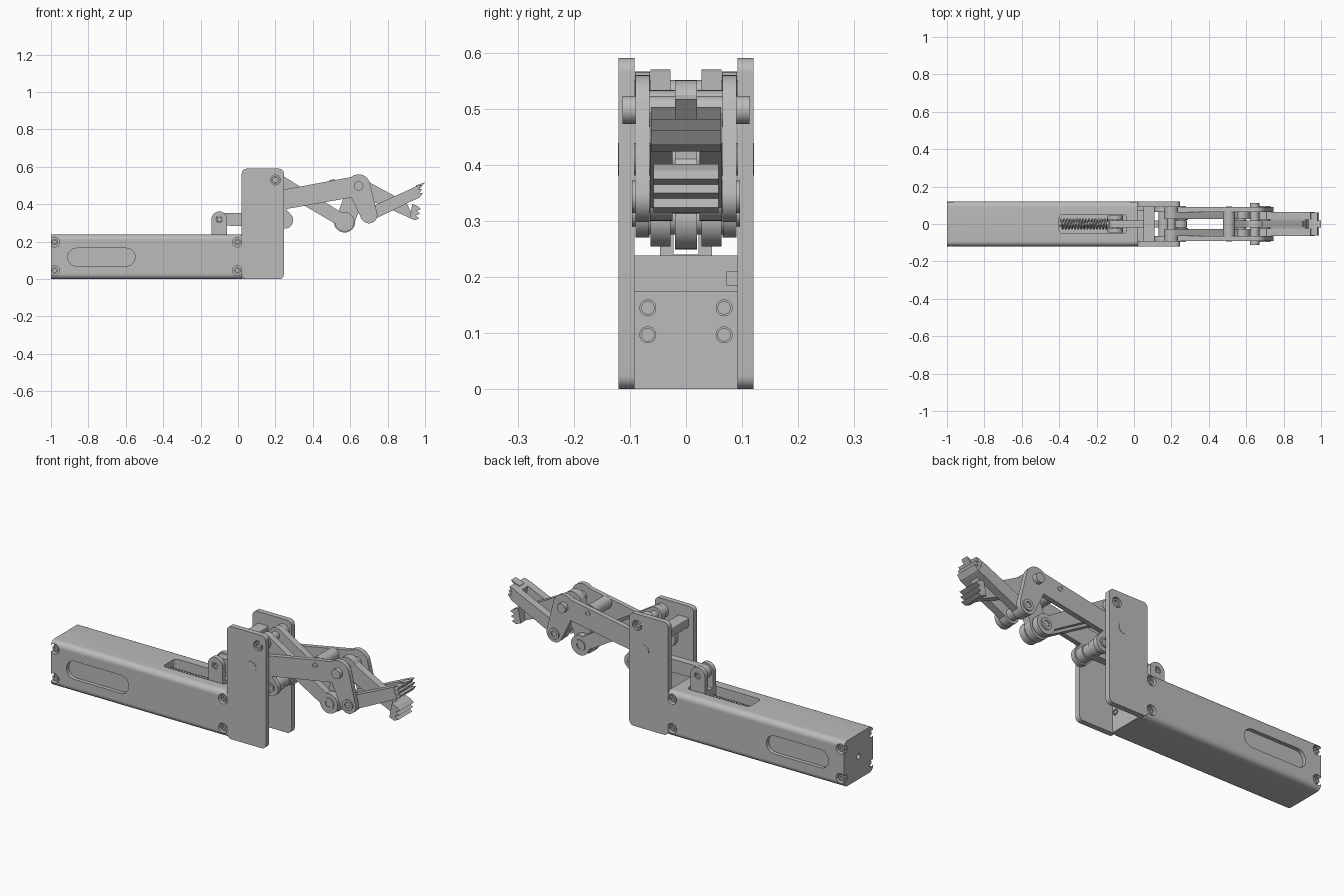
import bpy, bmesh, math
from mathutils import Vector
from mathutils.geometry import convex_hull_2d

if "Cube" in bpy.data.objects:
    bpy.data.objects.remove(bpy.data.objects["Cube"])

metal = bpy.data.materials.new("grey_metal")
metal.use_nodes = True
GREY = (0.5, 0.5, 0.5, 1)
metal.diffuse_color = GREY
metal.node_tree.nodes["Principled BSDF"].inputs["Base Color"].default_value = GREY

AXES = {"x": lambda u, v, d: (d, u, v),
        "y": lambda u, v, d: (u, d, v),
        "z": lambda u, v, d: (u, v, d)}


def outline(circles, n=32):
    """Convex outline around circles given as (u, v, radius)."""
    pts = []
    for u, v, r in circles:
        steps = n if r > 0 else 1
        pts += [Vector((u + r * math.cos(math.tau * i / steps),
                        v + r * math.sin(math.tau * i / steps))) if r else Vector((u, v))
                for i in range(steps)]
    return [pts[i] for i in convex_hull_2d(pts)]


def rounded(u0, u1, v0, v1, r):
    return [(u, v, r) for u in (u0 + r, u1 - r) for v in (v0 + r, v1 - r)]


def smooth(obj):
    obj.data.shade_smooth()
    obj.data.set_sharp_from_angle(angle=math.radians(30))


def prism(name, shapes, a, b, axis="y", bore=0):
    """Extrude each outline from a to b; bore sinks a hole in both caps."""
    bm = bmesh.new()
    for shape in shapes:
        loop = outline(shape)
        low = [bm.verts.new(AXES[axis](p.x, p.y, a)) for p in loop]
        high = [bm.verts.new(AXES[axis](p.x, p.y, b)) for p in loop]
        caps = [bm.faces.new(low), bm.faces.new(high)]
        for i in range(len(loop)):
            j = (i + 1) % len(loop)
            bm.faces.new((low[i], low[j], high[j], high[i]))
        bmesh.ops.recalc_face_normals(bm, faces=bm.faces[:])
        if bore:
            for cap in caps:
                normal = cap.normal.copy()
                bmesh.ops.inset_region(bm, faces=[cap], thickness=bore)
                side = bmesh.ops.extrude_discrete_faces(bm, faces=[cap])["faces"][0]
                bmesh.ops.translate(bm, verts=side.verts[:], vec=-normal * 0.012)
    mesh = bpy.data.meshes.new(name)
    bm.to_mesh(mesh)
    bm.free()
    mesh.materials.append(metal)
    obj = bpy.data.objects.new(name, mesh)
    bpy.context.collection.objects.link(obj)
    smooth(obj)
    return obj


def cut(obj, *cutters):
    for cutter in cutters:
        cutter.hide_render = True
        mod = obj.modifiers.new("cut", "BOOLEAN")
        mod.operation, mod.solver, mod.object = "DIFFERENCE", "EXACT", cutter
        bpy.context.view_layer.objects.active = obj
        bpy.ops.object.modifier_apply(modifier=mod.name)
        bpy.data.objects.remove(cutter)
    smooth(obj)


def pair(name, shapes, inner, outer, bore=0):
    return [prism(f"{side}_{name}", shapes, *sorted((s * inner, s * outer)), bore=bore)
            for side, s in (("back", 1), ("front", -1))]


def pin(name, centre, r, half, bore=0):
    return prism(name, [[(*centre, r)]], -half, half, bore=bore)


# Joint positions in the side plane
LUG = (-0.10, 0.32)
CRANK = (0.25, 0.315)
ARM = (0.16, 0.41)
LINK = (0.20, 0.53)
ELBOW = (0.645, 0.498)
TAIL = (0.57, 0.306)
WRIST = (0.70, 0.343)

# Housing with side pockets, screw bores, end hole and spring slot
housing = prism("housing", [rounded(-0.12, 0.12, 0, 0.238, 0.028)], -1, 0.02, "x")
slot = rounded(-0.91, -0.55, 0.07, 0.165, 0.047)
cutters = [prism("top_slot_cutter", [rounded(-0.40, -0.04, -0.052, 0.052, 0.02)], 0.12, 0.3, "z"),
           prism("end_hole_cutter", [[(0, 0.12, 0.014)]], -1.1, -0.95, "x")]
cutters += pair("pocket_cutter", [slot], 0.10, 0.2)
for x in (-0.98, -0.003):
    for z in (0.045, 0.198):
        cutters += pair("screw_cutter", [[(x, z, 0.026)]], 0.095, 0.2)
        pair("housing_screw", [[(x, z, 0.017)]], 0.09, 0.112, bore=0.008)
cut(housing, *cutters)

# Return spring and its rod
curve = bpy.data.curves.new("spring", "CURVE")
curve.dimensions = "3D"
curve.bevel_depth, curve.bevel_resolution = 0.005, 2
spline = curve.splines.new("POLY")
turns, steps = 15, 16
spline.points.add(turns * steps)
for i, p in enumerate(spline.points):
    t = math.tau * i / steps
    p.co = (-0.39 + 0.25 * i / (turns * steps), 0.025 * math.cos(t), 0.185 + 0.025 * math.sin(t), 1)
curve.materials.append(metal)
bpy.context.collection.objects.link(bpy.data.objects.new("spring", curve))
prism("spring_rod", [[(0, 0.185, 0.014)]], -0.40, -0.06, "x")
prism("spring_block", [rounded(-0.14, -0.06, -0.035, 0.035, 0.01)], 0.12, 0.24, "z")

# Clevis and push bar
lugs = pair("clevis_lug", [[(*LUG, 0.042), (-0.142, 0.18, 0), (-0.058, 0.18, 0)]], 0.022, 0.046)
for lug in lugs:
    cut(lug, pin("hole_cutter", LUG, 0.018, 0.2))
pin("clevis_pin", LUG, 0.017, 0.042, bore=0.007)
prism("push_bar", [[(*LUG, 0.034), (*CRANK, 0.034)]], -0.02, 0.02)

# Side plates with recessed upper bolts
for plate in pair("side_plate", [rounded(0.02, 0.245, 0, 0.59, 0.025)], 0.092, 0.12):
    cut(plate, pin("hole_cutter", LINK, 0.026, 0.2))
pin("link_bolt", LINK, 0.021, 0.115, bore=0.008)
pin("arm_pivot", ARM, 0.029, 0.1215)
prism("plate_crossbar", [rounded(0.05, 0.11, 0.48, 0.53, 0.004)], -0.095, 0.095)

# Bracket wall between the plates, with its screws and stop
prism("bracket_wall", [rounded(-0.093, 0.093, 0, 0.175, 0.002)], 0.015, 0.05, "x")
prism("stop_block", [rounded(0.072, 0.093, 0.185, 0.21, 0.001)], 0.015, 0.05, "x")
for y in (-0.068, 0.068):
    for z in (0.097, 0.145):
        prism("bracket_screw", [[(y, z, 0.015)]], 0.03, 0.056, "x", bore=0.004)

# Bent outer arms: crank tail, long beam, wrist drop
for arm in pair("outer_arm", [[(*CRANK, 0.045), (*ARM, 0.05)],
                              [(*ARM, 0.052), (*ELBOW, 0.054)],
                              [(*ELBOW, 0.062), (*WRIST, 0.045)]], 0.065, 0.09):
    arm.data.update()
pin("arm_spacer", (0.508, 0.50), 0.033, 0.066)
pin("spacer_screw", (0.508, 0.50), 0.015, 0.093, bore=0.005)
pin("elbow_pin", ELBOW, 0.025, 0.113)
pin("crank_pin", CRANK, 0.025, 0.096, bore=0.01)
pin("wrist_pin", WRIST, 0.029, 0.096, bore=0.014)
pair("crank_collar", [[(*CRANK, 0.038)]], 0.022, 0.064)

# Twin drive links
pair("drive_link", [[(*LINK, 0.040), (*TAIL, 0.034)], [(*TAIL, 0.052)]], 0.028, 0.063)
pair("link_collar", [[(*LINK, 0.036)]], 0.064, 0.091)
pin("tail_pin", TAIL, 0.030, 0.068, bore=0.014)

# Crossing jaws
prism("centre_jaw", [[(*ELBOW, 0.053), (*TAIL, 0.05)],
                     [(*ELBOW, 0.045), (0.90, 0.41, 0), (0.945, 0.315, 0)],
                     [(*TAIL, 0.057)]], -0.02, 0.02)
pair("side_jaw", [[(*WRIST, 0.043)],
                  [(*WRIST, 0.034), (0.945, 0.492, 0), (0.965, 0.435, 0)]], 0.024, 0.064)
prism("side_jaw_hub", [[(*WRIST, 0.03)]], -0.03, 0.03)


def jaw_tip(name, base, along, across, half):
    """Plate across the jaw end carrying a row of pointed teeth."""
    o, a, c = Vector(base), Vector(along).normalized(), Vector(across)
    corner = lambda s, t: (*(o + a * s + c * t), 0)
    shapes = [[corner(-0.03, 0), corner(0, 0), corner(0, 1), corner(-0.03, 1)]]
    for i in range(3):
        shapes.append([corner(0, i / 3), corner(0, (i + 1) / 3), corner(0.022, (i + 0.7) / 3)])
    prism(name, shapes, -half, half)


jaw_tip("centre_jaw_teeth", (0.945, 0.315), (1, -0.4), (0.015, 0.075), 0.058)
jaw_tip("side_jaw_teeth", (0.972, 0.437), (1, 0.5), (-0.012, 0.062), 0.062)
prism("upper_point", [[(0.95, 0.50, 0), (0.965, 0.475, 0), (1.0, 0.517, 0)]], -0.02, 0.02)
